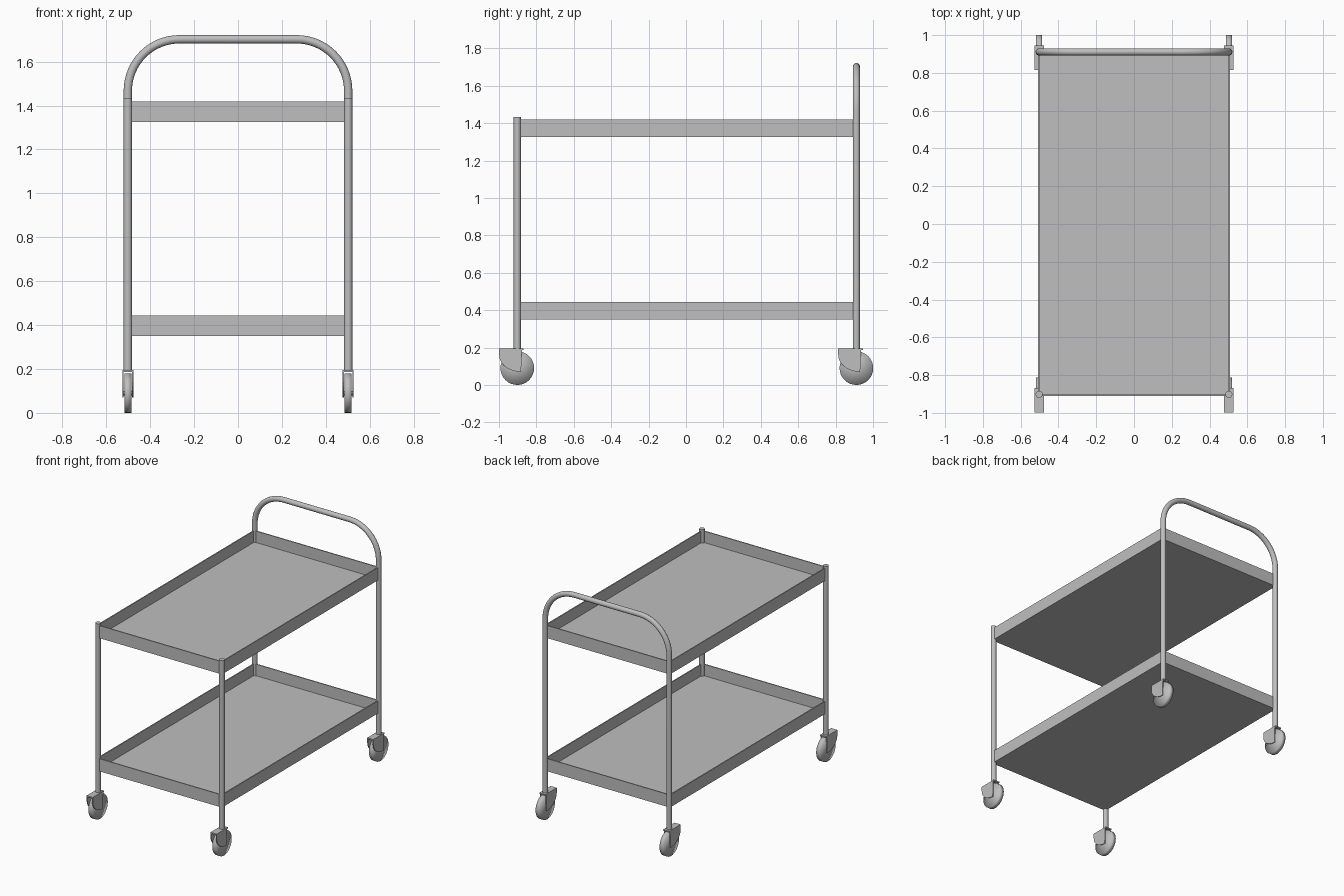
import bpy, bmesh, math
from mathutils import Matrix

cube = bpy.data.objects.get("Cube")
if cube:
    bpy.data.objects.remove(cube, do_unlink=True)

steel = bpy.data.materials.new("brushed_grey")
steel.use_nodes = True
GREY = (0.52, 0.52, 0.52, 1)
steel.diffuse_color = GREY
steel.node_tree.nodes["Principled BSDF"].inputs["Base Color"].default_value = GREY

LEG_X, FRONT_Y, BACK_Y, TUBE = 0.502, -0.902, 0.911, 0.019


def finish(name, bm, smooth=False):
    """Turn a bmesh into a named grey object."""
    bmesh.ops.recalc_face_normals(bm, faces=bm.faces)
    mesh = bpy.data.meshes.new(name)
    bm.to_mesh(mesh)
    bm.free()
    for p in mesh.polygons:
        p.use_smooth = smooth
    obj = bpy.data.objects.new(name, mesh)
    bpy.context.collection.objects.link(obj)
    mesh.materials.append(steel)
    return obj


def tube(name, points):
    """Round capped pipe along a path."""
    curve = bpy.data.curves.new(name, "CURVE")
    curve.dimensions = "3D"
    curve.bevel_depth = TUBE
    curve.bevel_resolution = 6
    curve.use_fill_caps = True
    spline = curve.splines.new("POLY")
    spline.points.add(len(points) - 1)
    for p, co in zip(spline.points, points):
        p.co = (*co, 1)
    obj = bpy.data.objects.new(name, curve)
    bpy.context.collection.objects.link(obj)
    curve.materials.append(steel)
    # Convert so that the end caps keep a sharp edge
    bpy.ops.object.select_all(action="DESELECT")
    obj.select_set(True)
    bpy.context.view_layer.objects.active = obj
    bpy.ops.object.convert(target="MESH")
    bpy.ops.object.shade_smooth_by_angle(angle=math.radians(40))


def tray(name, bottom, height=0.092):
    """Open thin-walled box."""
    bm = bmesh.new()
    bmesh.ops.create_cube(bm, size=1, matrix=Matrix.Translation((0, 0, bottom + height / 2))
                          @ Matrix.Diagonal((1.014, 1.82, height, 1)))
    bm.normal_update()
    bmesh.ops.delete(bm, geom=[f for f in bm.faces if f.normal.z > 0.9], context="FACES")
    walls = finish(name, bm).modifiers.new("sheet", "SOLIDIFY")
    walls.thickness = 0.008
    walls.offset = -1
    walls.use_even_offset = True


def slab(bm, outline, x0, x1):
    """Extrude a y-z outline from x0 to x1."""
    face = bm.faces.new([bm.verts.new((x0, y, z)) for y, z in outline])
    new = bmesh.ops.extrude_face_region(bm, geom=[face])["geom"]
    bmesh.ops.translate(bm, vec=(x1 - x0, 0, 0),
                        verts=[v for v in new if isinstance(v, bmesh.types.BMVert)])


def caster(label, x, y):
    # Wheel
    bm = bmesh.new()
    bmesh.ops.create_cone(bm, cap_ends=True, cap_tris=True, segments=32, radius1=0.09,
                          radius2=0.09, depth=0.032,
                          matrix=Matrix.Translation((x, y, 0.09)) @ Matrix.Rotation(math.pi / 2, 4, "Y"))
    finish(label + "_wheel", bm, smooth=True)

    # Fork: two curved cheeks joined by a top plate
    cheek = [(0.025, 0.195), (-0.097, 0.195), (-0.097, 0.16)]
    for i in range(1, 8):
        a = math.radians(90 * i / 7)
        cheek.append((0.02 - 0.117 * math.cos(a), 0.16 - 0.09 * math.sin(a)))
    bm = bmesh.new()
    for side in (-1, 1):
        slab(bm, [(y + p, z) for p, z in cheek], x + side * 0.019, x + side * 0.025)
    plate = [(-0.097, 0.187), (0.034, 0.187), (0.034, 0.196), (-0.097, 0.196)]
    slab(bm, [(y + p, z) for p, z in plate], x - 0.025, x + 0.025)
    finish(label + "_fork", bm)

    # Axle
    bm = bmesh.new()
    bmesh.ops.create_cone(bm, cap_ends=True, segments=12, radius1=0.01, radius2=0.01, depth=0.046,
                          matrix=Matrix.Translation((x, y, 0.09)) @ Matrix.Rotation(math.pi / 2, 4, "Y"))
    finish(label + "_axle", bm)


# Trays
tray("upper_tray", 1.326)
tray("lower_tray", 0.351)

# Front legs and all four casters
for side, sx in (("left", 1), ("right", -1)):
    tube("front_leg_" + side, [(sx * LEG_X, FRONT_Y, 0.19), (sx * LEG_X, FRONT_Y, 1.432)])
    caster("front_" + side, sx * LEG_X, FRONT_Y)
    caster("back_" + side, sx * LEG_X, BACK_Y)

# Back legs and push handle as one bent pipe
TOP, BEND = 1.702, 0.235
half = [(LEG_X, 0.19)]
for i in range(17):
    a = math.pi / 2 * i / 16
    half.append((LEG_X - BEND + BEND * math.cos(a), TOP - BEND + BEND * math.sin(a)))
path = half + [(-px, pz) for px, pz in reversed(half)]
tube("back_legs_and_handle", [(px, BACK_Y, pz) for px, pz in path])
